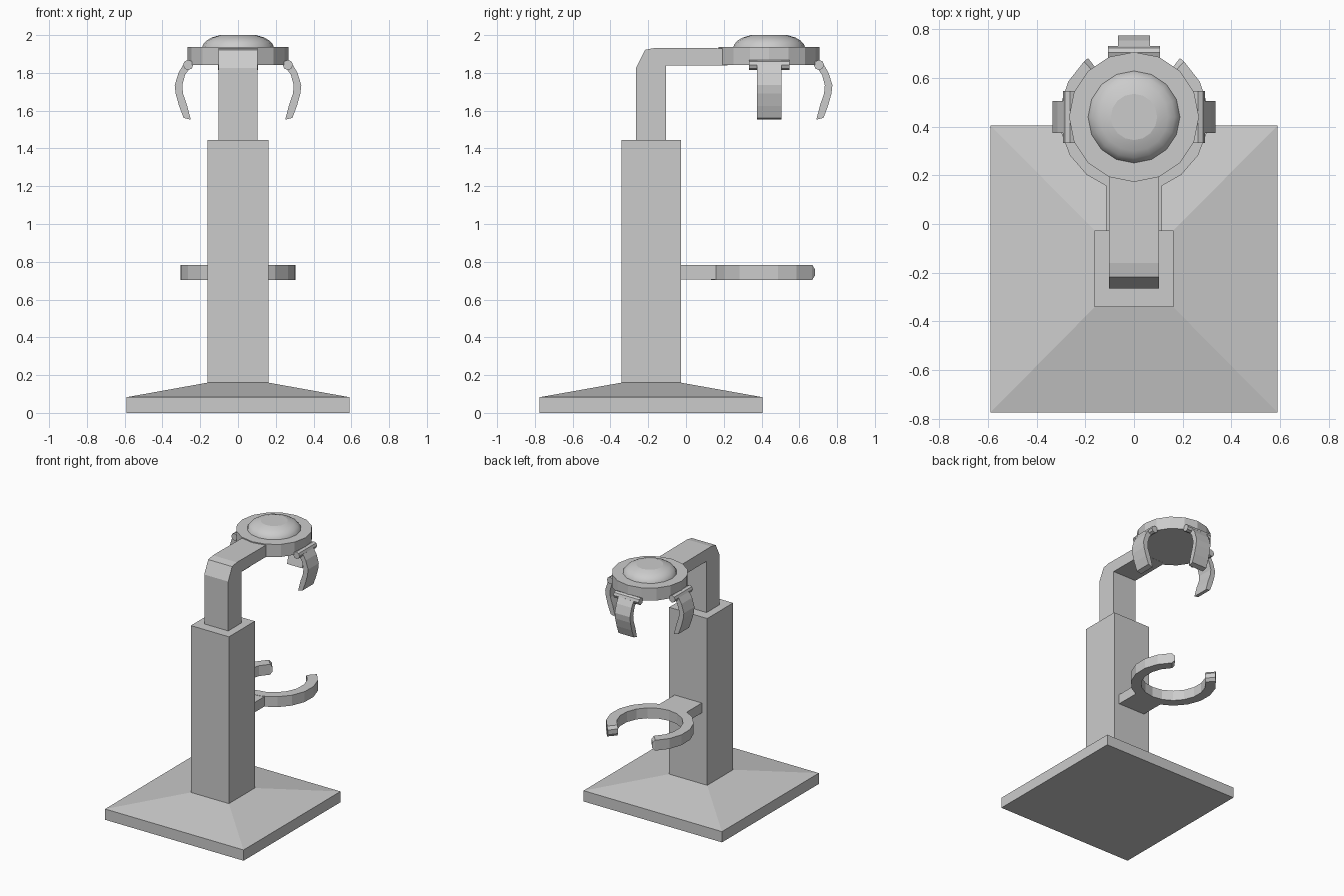
import bpy, bmesh
from math import sin, cos, radians, pi
from mathutils import Matrix

if "Cube" in bpy.data.objects:
    bpy.data.objects.remove(bpy.data.objects["Cube"])

CY = 0.44  # y of the head and cup ring axis


def finish(name, bm):
    bmesh.ops.recalc_face_normals(bm, faces=bm.faces)
    me = bpy.data.meshes.new(name)
    bm.to_mesh(me)
    bm.free()
    ob = bpy.data.objects.new(name, me)
    bpy.context.collection.objects.link(ob)
    return ob


def loft(name, sections, matrix=None):
    """Skin equal-length closed sections and cap both ends."""
    bm = bmesh.new()
    rings = [[bm.verts.new(p) for p in s] for s in sections]
    n = len(rings[0])
    for a, b in zip(rings, rings[1:]):
        for i in range(n):
            j = (i + 1) % n
            bm.faces.new((a[i], a[j], b[j], b[i]))
    bm.faces.new(rings[0])
    bm.faces.new(rings[-1])
    if matrix:
        bm.transform(matrix)
    return finish(name, bm)


def rect(x, y0, y1, z):
    return [(-x, y0, z), (x, y0, z), (x, y1, z), (-x, y1, z)]


def extrude_x(name, profile, half, matrix=None):
    return loft(name, [[(x, y, z) for y, z in profile] for x in (-half, half)], matrix)


def lathe(name, profile, n):
    return loft(name, [[(r * cos(2 * pi * i / n), CY + r * sin(2 * pi * i / n), z)
                        for i in range(n)] for r, z in profile])


# Base plate with sloped top, and the column
loft("base", [rect(0.59, -0.775, 0.405, 0), rect(0.59, -0.775, 0.405, 0.083),
              rect(0.162, -0.342, -0.027, 0.16)])
loft("column", [rect(0.162, -0.342, -0.027, 0.16), rect(0.162, -0.342, -0.027, 1.445)])

# Bent arm
extrude_x("arm", [(-0.265, 1.44), (-0.265, 1.825), (-0.217, 1.922), (-0.16, 1.933),
                  (0.22, 1.93), (0.22, 1.84), (-0.105, 1.84), (-0.105, 1.44)], 0.102)

# Round head and its dome
lathe("head", [(0.267, 1.841), (0.267, 1.938)], 16)
dome = lathe("dome", [(0.19, 1.935), (0.185, 1.95), (0.168, 1.97), (0.14, 1.987), (0.095, 2.0)], 16)
for p in dome.data.polygons:
    p.use_smooth = len(p.vertices) == 4

# Three curved clips, each on a hinge barrel (profile as radius, z)
clip = [(0.25, 1.865), (0.283, 1.855), (0.315, 1.80), (0.335, 1.735), (0.33, 1.69),
        (0.312, 1.625), (0.278, 1.562), (0.235, 1.552), (0.27, 1.63), (0.291, 1.69),
        (0.295, 1.735), (0.28, 1.79), (0.255, 1.825)]
hinge = [(0.264 + 0.027 * cos(pi * i / 4), 1.842 + 0.027 * sin(pi * i / 4)) for i in range(8)]
# The arms hook back inward: keep the lower tip vertical pair narrow
clip[6:8] = [(0.288, 1.562), (0.25, 1.552)]
for side, angle in (("back", 0), ("left", 90), ("right", -90)):
    m = Matrix.Translation((0, CY, 0)) @ Matrix.Rotation(radians(angle), 4, 'Z')
    extrude_x("clip_" + side, clip, 0.065, m)
    extrude_x("hinge_" + side, hinge, 0.107, m)

# Open cup ring with tapered tips, and its stem
secs = []
steps = 14
for i in range(-1, steps + 2):
    k = min(max(i, 0), steps)
    a = radians(-90 - 138 + 276 * k / steps)
    h = 0.04
    if i != k:
        a += radians(4) * (i - k)
        h = 0.018
    secs.append([(r * cos(a), CY + r * sin(a), 0.744 + z)
                 for r, z in ((0.232, -h), (0.307, -h), (0.307, h), (0.232, h))])
loft("cup_ring", secs)
loft("cup_stem", [rect(0.116, -0.04, 0.2, 0.706), rect(0.116, -0.04, 0.2, 0.782)])
